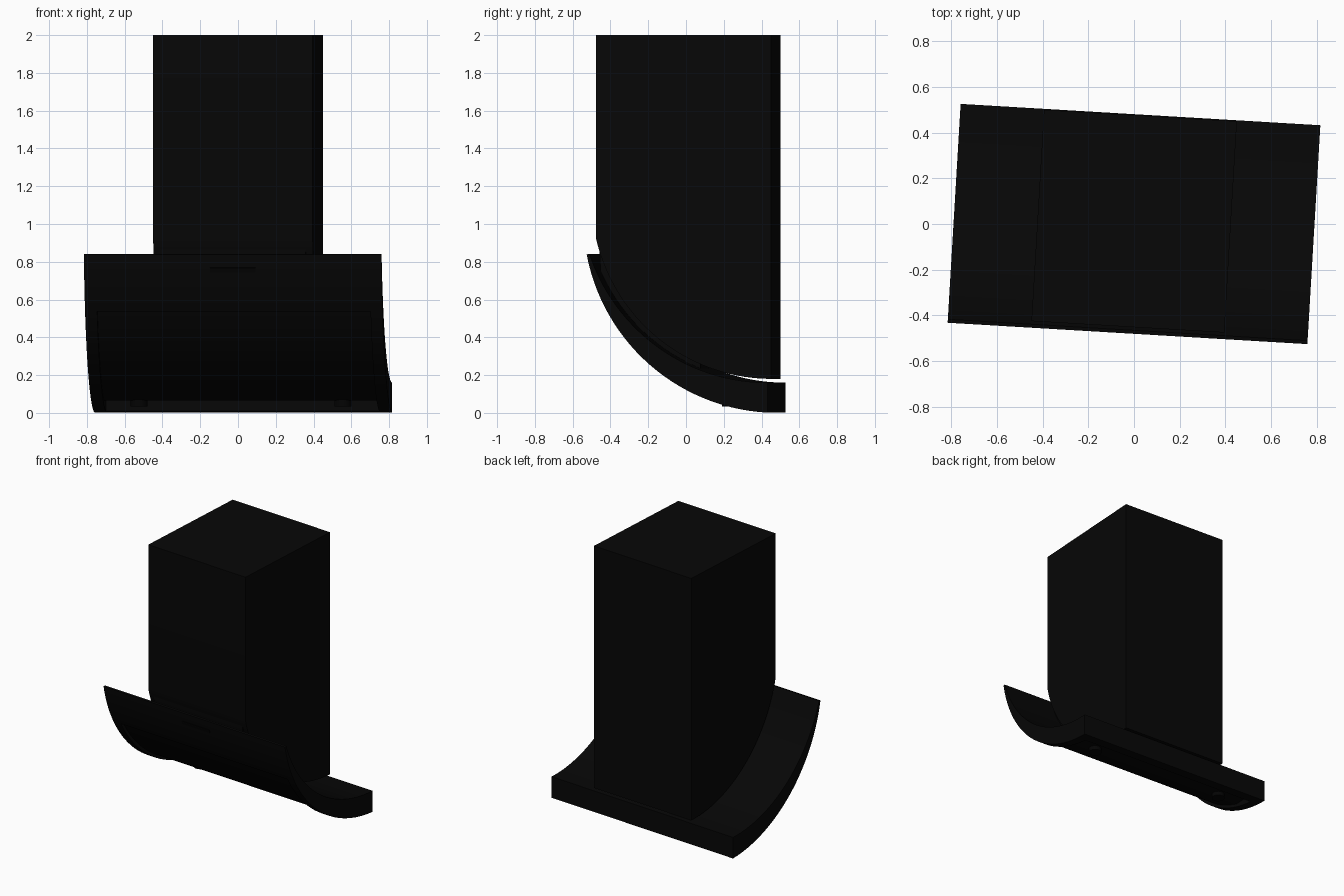
import bpy, bmesh, math

if "Cube" in bpy.data.objects:
    bpy.data.objects.remove(bpy.data.objects["Cube"])

TURN = math.radians(-3.4)      # whole hood is turned slightly about z


def material(name, v):
    m = bpy.data.materials.new(name)
    m.diffuse_color = (v, v, v, 1)
    m.use_nodes = True
    m.node_tree.nodes["Principled BSDF"].inputs["Base Color"].default_value = m.diffuse_color
    return m


BLACK = material("black_enamel", 0.002)
DARK = material("dark_trim", 0.001)


def arc(cy, cz, r, y0, y1, n=28):
    """Points (y, z) on the lower left of a circle, evenly spaced by angle."""
    a0, a1 = (math.acos((cy - y) / r) for y in (y0, y1))
    return [(cy - r * math.cos(a0 + (a1 - a0) * i / n),
             cz - r * math.sin(a0 + (a1 - a0) * i / n)) for i in range(n + 1)]


def outer(y0, y1, off=0.0, n=28):
    return arc(0.533, 1.031, 1.031 - off, y0, y1, n)


def inner(y0, y1):
    return arc(0.48, 1.156, 0.996, y0, y1)


def under(y0, y1):
    return arc(0.48, 1.136, 0.956, y0, y1)


def extrude(name, profile, half, mat=BLACK):
    """Extrude a (y, z) profile from x = -half to x = half."""
    bm = bmesh.new()
    face = bm.faces.new([bm.verts.new((-half, y, z)) for y, z in profile])
    ext = bmesh.ops.extrude_face_region(bm, geom=[face])["geom"]
    bmesh.ops.translate(bm, vec=(2 * half, 0, 0),
                        verts=[v for v in ext if isinstance(v, bmesh.types.BMVert)])
    bmesh.ops.recalc_face_normals(bm, faces=bm.faces)
    me = bpy.data.meshes.new(name)
    bm.to_mesh(me)
    bm.free()
    ob = bpy.data.objects.new(name, me)
    bpy.context.collection.objects.link(ob)
    ob.rotation_euler.z = TURN
    me.materials.append(mat)
    return ob


def smooth(ob):
    bpy.ops.object.select_all(action='DESELECT')
    ob.select_set(True)
    bpy.context.view_layer.objects.active = ob
    bpy.ops.object.shade_smooth_by_angle(angle=math.radians(30))


# Curved canopy, tapering to a thin front edge and thick at the back
canopy = extrude("canopy", outer(-0.48, 0.48) + inner(-0.465, 0.48)[::-1], 0.789)

# Shallow recess in the underside, levelling out where the lamps sit
cutter = extrude("recess_cutter",
                 outer(-0.40, 0.40, -0.05) + [(0.40, 0.065)]
                 + outer(-0.36, 0.24, 0.022)[::-1], 0.725)
cutter.hide_render = True
mod = canopy.modifiers.new("recess", 'BOOLEAN')
mod.object = cutter
mod.operation = 'DIFFERENCE'
mod.solver = 'EXACT'
bpy.context.view_layer.objects.active = canopy
bpy.ops.object.modifier_apply(modifier="recess")
bpy.data.objects.remove(cutter)
smooth(canopy)

# Chimney with its underside following the canopy curve
chimney = extrude("chimney", under(-0.451, 0.476) + [(0.476, 2.0), (-0.451, 2.0)], 0.423)
smooth(chimney)

# Filler joining chimney to canopy
neck = extrude("neck", inner(-0.43, 0.10) + [(0.10, 0.30), (-0.30, 0.93), (-0.44, 0.93)], 0.385)
smooth(neck)

# Control strip on the canopy front
strip = extrude("control_strip",
                outer(-0.468, -0.461, -0.004, 4) + outer(-0.460, -0.453, 0.004, 4)[::-1],
                0.12, DARK)

# Round lamps hanging in the recess
for sx in (-1, 1):
    x, y = sx * 0.54, 0.268
    bpy.ops.mesh.primitive_cylinder_add(
        vertices=32, radius=0.045, depth=0.04, rotation=(0, 0, TURN),
        location=(x * math.cos(TURN) - y * math.sin(TURN),
                  x * math.sin(TURN) + y * math.cos(TURN), 0.055))
    lamp = bpy.context.object
    lamp.name = "lamp_left" if sx < 0 else "lamp_right"
    lamp.data.materials.append(DARK)
    smooth(lamp)
